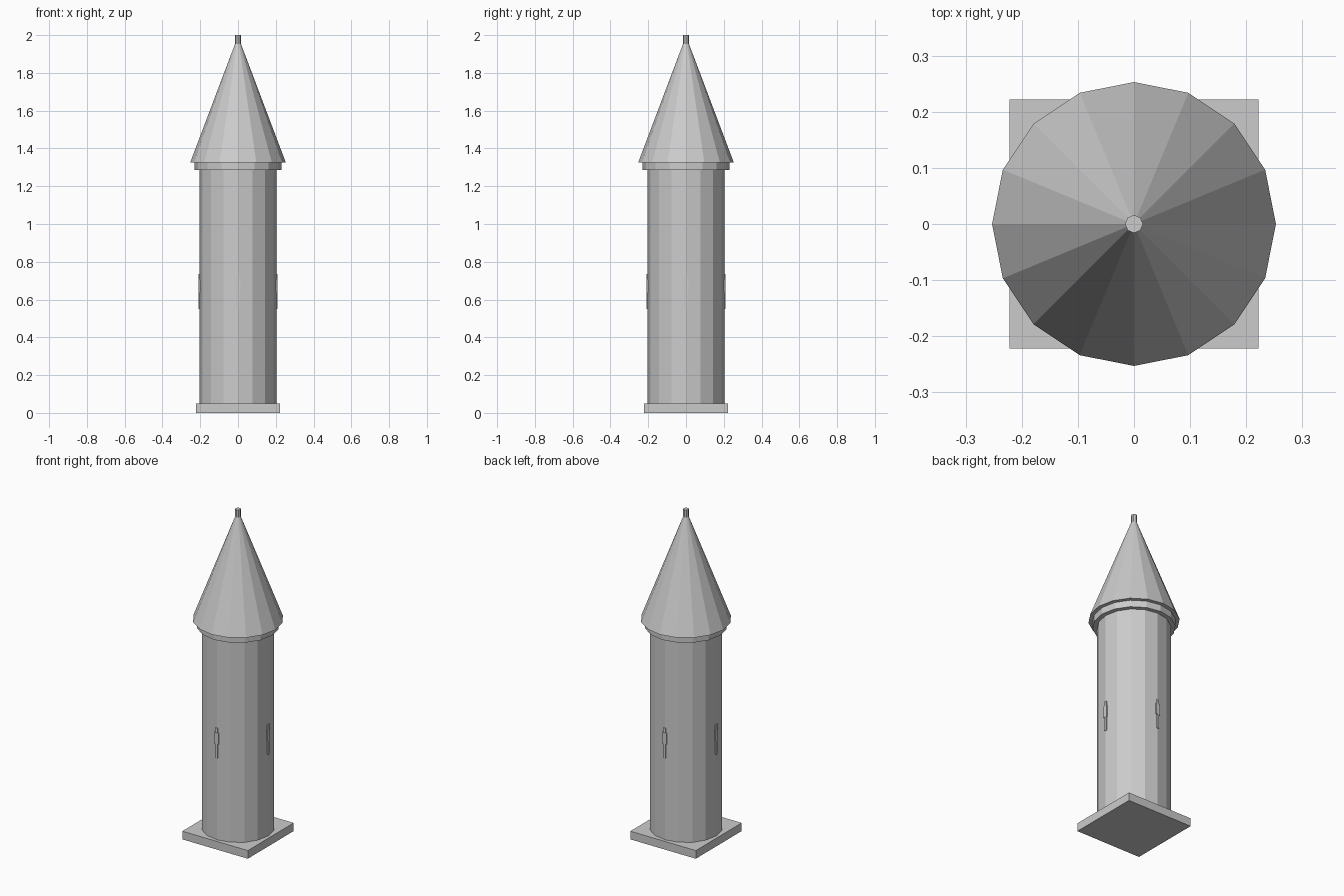
import bpy
from math import pi, sin, cos

if "Cube" in bpy.data.objects:
    bpy.data.objects.remove(bpy.data.objects["Cube"])


def box(name, size, loc, rot=0):
    bpy.ops.mesh.primitive_cube_add(size=1, location=loc, rotation=(0, 0, rot))
    ob = bpy.context.object
    ob.name = name
    ob.scale = size
    return ob


def cone(name, r1, r2, z1, z2, sides=16):
    # a corner of the polygon lies on each axis
    bpy.ops.mesh.primitive_cone_add(vertices=sides, radius1=r1, radius2=r2,
                                    depth=z2 - z1, location=(0, 0, (z1 + z2) / 2))
    ob = bpy.context.object
    ob.name = name
    return ob


# Square plinth, shaft, eaves ring, roof and finial
box("plinth", (0.444, 0.444, 0.05), (0, 0, 0.025))
cone("shaft", 0.204, 0.204, 0.05, 1.29)
cone("eaves_ring", 0.23, 0.23, 1.285, 1.33)
cone("spire_roof", 0.253, 0.0, 1.326, 1.995)
cone("finial", 0.016, 0.016, 1.95, 2.0, 8)

# Cross-shaped arrow slits on the four sides
for i in range(4):
    a = i * pi / 2
    x, y = cos(a), sin(a)
    box(f"slit_upright_{i}", (0.02, 0.015, 0.185), (0.198 * x, 0.198 * y, 0.643), a)
    box(f"slit_crossbar_{i}", (0.02, 0.027, 0.07), (0.199 * x, 0.199 * y, 0.672), a)
